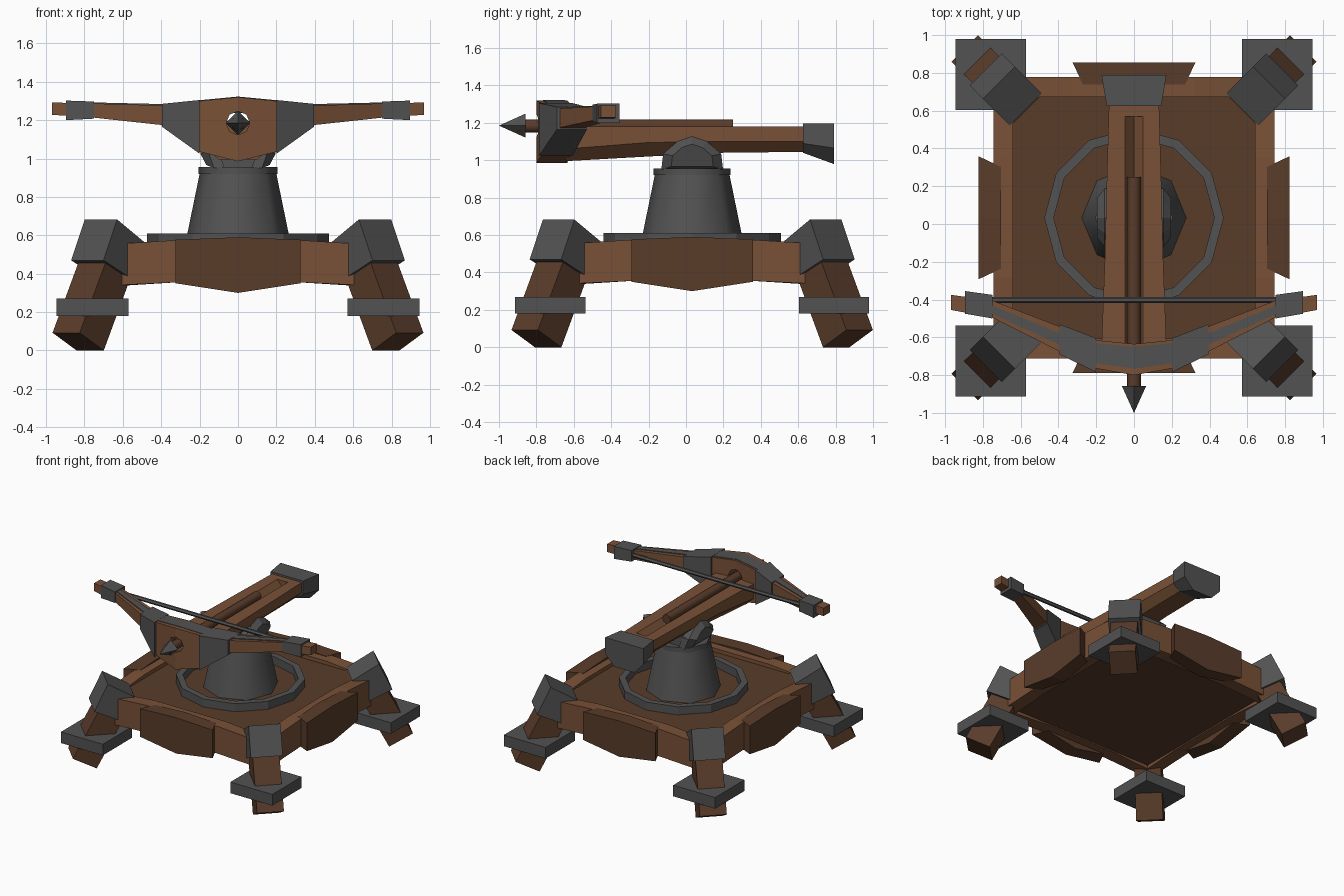
import bpy, bmesh, math
from mathutils import Vector, Matrix

if "Cube" in bpy.data.objects:
    bpy.data.objects.remove(bpy.data.objects["Cube"])

CY = 0.033  # y centre of the base


def material(name, rgb):
    m = bpy.data.materials.new(name)
    m.diffuse_color = (*rgb, 1)
    m.use_nodes = True
    m.node_tree.nodes["Principled BSDF"].inputs["Base Color"].default_value = m.diffuse_color
    return m


LIGHT = material("light_wood", (0.19, 0.082, 0.038))
DARK = material("dark_wood", (0.10, 0.045, 0.023))
METAL = material("dark_metal", (0.085, 0.085, 0.085))


def loft(name, rings, mat, turn=0.0, about_base=False, loop=False):
    """Skin equal-length rings; turn and shift about the base centre if asked."""
    bm = bmesh.new()
    M = Matrix.Identity(4)
    if about_base:
        M = Matrix.Translation((0, CY, 0)) @ Matrix.Rotation(turn, 4, 'Z')
    vs = [[bm.verts.new(M @ Vector(p)) for p in r] for r in rings]
    n = len(rings[0])
    pairs = list(zip(vs, vs[1:])) + ([(vs[-1], vs[0])] if loop else [])
    for a, b in pairs:
        for i in range(n):
            j = (i + 1) % n
            bm.faces.new((a[i], a[j], b[j], b[i]))
    if not loop:
        bm.faces.new(vs[0])
        bm.faces.new(vs[-1])
    bmesh.ops.recalc_face_normals(bm, faces=bm.faces)
    me = bpy.data.meshes.new(name)
    bm.to_mesh(me)
    bm.free()
    me.materials.append(mat)
    ob = bpy.data.objects.new(name, me)
    bpy.context.collection.objects.link(ob)
    return ob


def circle(r, z, n):
    return [(r * math.cos(2 * math.pi * i / n), r * math.sin(2 * math.pi * i / n), z) for i in range(n)]


def along_y(r, y, z, n):
    return [(a, y, z + b) for a, b, _ in circle(r, 0, n)]


def cut(ob, cutter):
    """Boolean difference, baked in, cutter removed."""
    m = ob.modifiers.new("cut", 'BOOLEAN')
    m.object, m.operation, m.solver = cutter, 'DIFFERENCE', 'EXACT'
    dg = bpy.context.evaluated_depsgraph_get()
    me = bpy.data.meshes.new_from_object(ob.evaluated_get(dg))
    ob.modifiers.clear()
    ob.data = me
    bpy.data.objects.remove(cutter)


def smooth(ob, deg):
    bpy.ops.object.select_all(action='DESELECT')
    ob.select_set(True)
    bpy.context.view_layer.objects.active = ob
    bpy.ops.object.shade_smooth_by_angle(angle=math.radians(deg))


# Platform floor
f = 0.66
loft("platform_floor", [[(-f, -f, z), (f, -f, z), (f, f, z), (-f, f, z)] for z in (0.365, 0.545)],
     DARK, about_base=True)

# Frame beams with mitred ends, and side panels with a pointed lower edge
for k in range(4):
    a = k * math.pi / 2
    rings = []
    for xo, xi, zb, zt in ((-.745, -.64, .335, .548), (-.32, -.32, .355, .575),
                           (.32, .32, .355, .575), (.745, .64, .335, .548)):
        rings.append([(xo, -.745, zb), (xo, -.745, zt), (xi, -.64, zt), (xi, -.64, zb)])
    loft(f"frame_beam_{k}", rings, LIGHT, a, True)
    rings = []
    for xo, xi, zb, zt in ((-.325, -.27, .35, .577), (0, 0, .30, .59), (.325, .27, .35, .577)):
        rings.append([(xo, -.822, zb), (xo, -.822, zt), (xi, -.705, zt), (xi, -.705, zb)])
    loft(f"side_panel_{k}", rings, DARK, a, True)

# Legs: tilted square beams with a collar and a slanted metal cap
T = math.radians(27.5)
s, c = math.sin(T), math.cos(T)
for k in range(4):
    a = math.pi / 4 + k * math.pi / 2
    rings = []
    for L in (0, 0.62):
        r, z = 1.089 - L * s, L * c
        ro, zo = r + 0.2 * c, z + 0.2 * s
        rings.append([(r, -.1, z), (ro, -.1, zo), (ro, .1, zo), (r, .1, z)])
    loft(f"leg_{k}", rings, DARK, a, True)
    profile = [(1.11, .47), (1.01, .683), (0.81, .565), (0.905, .375)]
    loft(f"leg_cap_{k}", [[(r, w, z) for r, z in profile] for w in (-.119, .119)], METAL, a, True)
    loft(f"leg_collar_{k}", [[(1.073 + 0.265 * math.cos(i * math.pi / 2),
                               0.265 * math.sin(i * math.pi / 2), z) for i in range(4)]
                             for z in (.18, .27)], METAL, a, True)

# Turntable ring
loft("turntable_ring", [circle(.475, .53, 12), circle(.475, .61, 12),
                        circle(.425, .61, 12), circle(.425, .53, 12)], METAL, about_base=True, loop=True)

# Pedestal and its cap
smooth(loft("pedestal", [circle(.278, .54, 8), circle(.198, .93, 8)], METAL, about_base=True), 50)
smooth(loft("pedestal_cap", [circle(.206, .92, 8), circle(.206, .957, 8)], METAL, about_base=True), 50)

# Yoke: base block and two cheeks
loft("yoke_base", [[(-w, -.15, z), (w, -.15, z), (w, .15, z), (-w, .15, z)]
                   for w, z in ((.135, .95), (.15, 1.04))], METAL, about_base=True)
cheek = [(-.165, .95), (-.155, 1.035), (-.08, 1.10), (0, 1.127), (.08, 1.10), (.155, 1.035), (.165, .95)]
for side, sx in (("left", -1), ("right", 1)):
    rings = []
    for x, k in ((.10, 1), (.155, 1), (.195, .68)):
        rings.append([(sx * (x - (.03 if z < 1 else 0)), y * k, 1.0 + (z - 1.0) * k) for y, z in cheek])
    loft(f"yoke_cheek_{side}", rings, METAL, about_base=True)


# Stock with chamfered underside and a V groove
def keel(y, w, zt, zm, zb, wb):
    return [(-w, y, zt), (w, y, zt), (w, y, zm), (wb, y, zb), (-wb, y, zb), (-w, y, zm)]


stock = loft("stock", [keel(-.645, .172, 1.18, 1.06, .995, .10), keel(-.2, .155, 1.18, 1.095, 1.02, .09),
                       keel(.2, .145, 1.18, 1.10, 1.04, .08), keel(.66, .132, 1.18, 1.10, 1.045, .08)], LIGHT)
cut(stock, loft("groove_cutter", [[(-.055, y, 1.19), (.055, y, 1.19), (0, y, 1.125)] for y in (-.8, .57)], DARK))
loft("stock_butt", [keel(.625, .145, 1.195, 1.09, 1.04, .085),
                    keel(.79, .172, 1.195, 1.065, .98, .09)], METAL)


# Bow body from (x, front, back, bottom, top) stations, mirrored in x
def bar(name, stations, mat, both=True):
    if both:
        stations = [(-x, *r) for x, *r in reversed(stations) if x > 0] + stations
    return loft(name, [[(x, yf, zb), (x, yf, zt), (x, yb, zt), (x, yb, zb)]
                       for x, yf, yb, zb, zt in stations], mat)


bow = bar("bow", [(0, -.80, -.635, .985, 1.32), (.2, -.765, -.615, 1.035, 1.30),
                  (.4, -.672, -.54, 1.175, 1.277), (.75, -.495, -.405, 1.213, 1.287),
                  (.97, -.455, -.375, 1.228, 1.292)], LIGHT)
cut(bow, loft("hole_cutter", [along_y(.062, y, 1.185, 8) for y in (-.9, -.5)], DARK))
bar("bow_top_strip", [(0, -.765, -.65, 1.30, 1.323), (.2, -.738, -.63, 1.28, 1.304),
                      (.4, -.637, -.575, 1.26, 1.284), (.78, -.463, -.42, 1.27, 1.293)], METAL)

# Bow clamps and tips on each arm
for side, sx in (("left", -1), ("right", 1)):
    bar(f"bow_clamp_{side}", [(sx * .2, -.785, -.605, 1.025, 1.305), (sx * .395, -.69, -.53, 1.165, 1.285)],
        METAL, False)
    bar(f"bow_tip_{side}", [(sx * .75, -.50, -.375, 1.208, 1.297), (sx * .895, -.475, -.355, 1.20, 1.302)],
        METAL, False)

# Bowstring
loft("bowstring", [[(x, -.403 + a, 1.25 + b) for a, b, _ in circle(.016, 0, 6)] for x in (-.76, .76)], METAL)

# Arrow shaft and barbed head
smooth(loft("arrow_shaft", [along_y(.036, y, 1.183, 8) for y in (-.9, .25)], DARK), 50)
loft("arrow_head", [along_y(.001, -.998, 1.185, 4), along_y(.064, -.858, 1.185, 4),
                    along_y(.02, -.885, 1.185, 4)], METAL)
